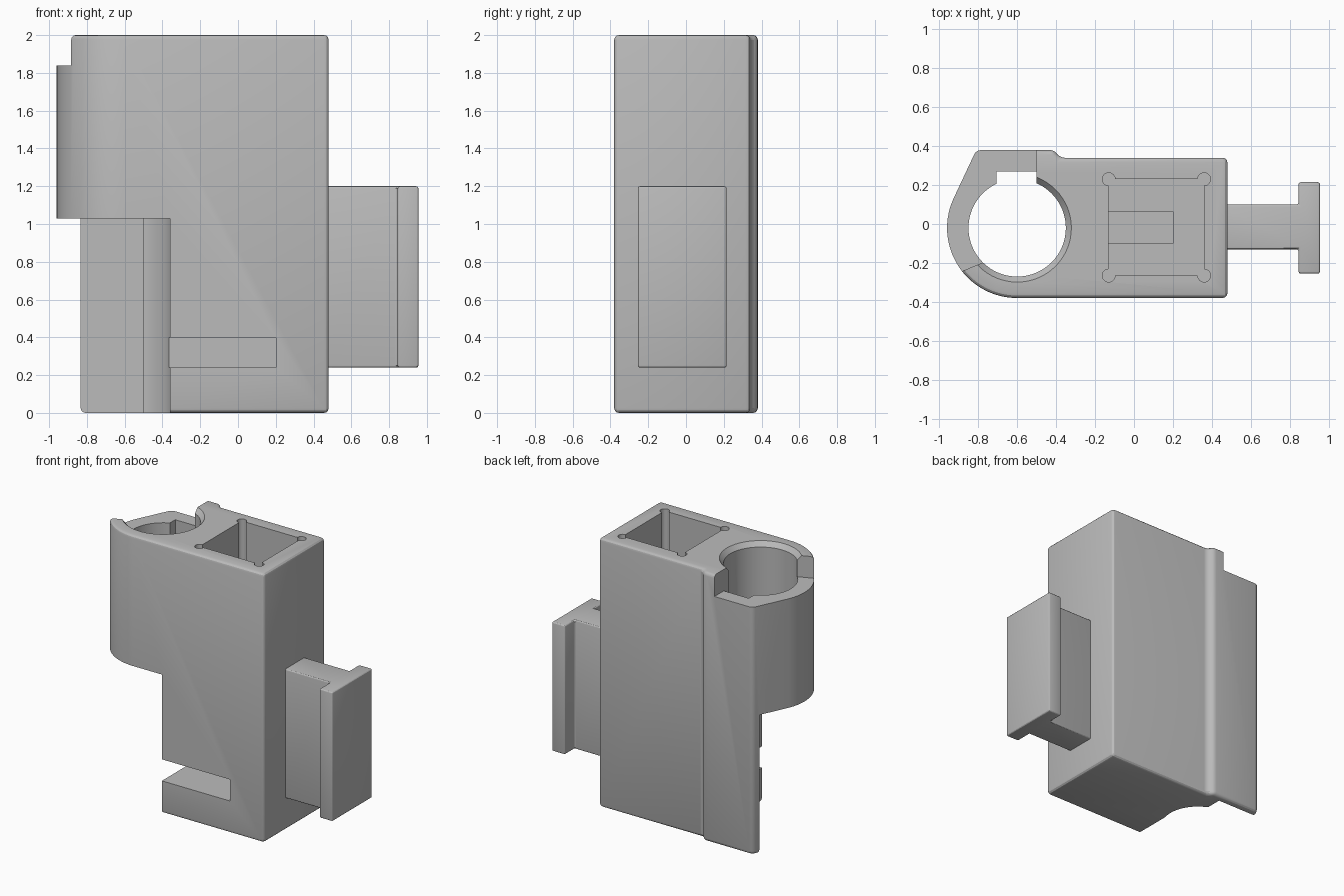
import bpy, bmesh, math
from mathutils import Vector

if "Cube" in bpy.data.objects:
    bpy.data.objects.remove(bpy.data.objects["Cube"], do_unlink=True)

grey = bpy.data.materials.new("plain grey")
grey.use_nodes = True
grey.diffuse_color = (0.5, 0.5, 0.5, 1)
grey.node_tree.nodes["Principled BSDF"].inputs["Base Color"].default_value = (0.5, 0.5, 0.5, 1)

BORE = Vector((-0.6, -0.02))


def prism(name, outline, z0, z1):
    """Extrude an anticlockwise xy outline from z0 to z1."""
    bm = bmesh.new()
    low = [bm.verts.new((x, y, z0)) for x, y in outline]
    high = [bm.verts.new((x, y, z1)) for x, y in outline]
    bm.faces.new(low[::-1])
    bm.faces.new(high)
    for i in range(len(low)):
        j = (i + 1) % len(low)
        bm.faces.new((low[i], low[j], high[j], high[i]))
    mesh = bpy.data.meshes.new(name)
    bm.to_mesh(mesh)
    bm.free()
    mesh.materials.append(grey)
    obj = bpy.data.objects.new(name, mesh)
    bpy.context.collection.objects.link(obj)
    return obj


def rect(x0, x1, y0, y1):
    return [(x0, y0), (x1, y0), (x1, y1), (x0, y1)]


def arc(centre, r, a0, a1, n):
    angles = [math.radians(a0 + (a1 - a0) * i / n) for i in range(n + 1)]
    return [(centre[0] + r * math.cos(a), centre[1] + r * math.sin(a)) for a in angles]


def circle(centre, r, n=64):
    return arc(centre, r, 0, 360, n)[:-1]


def apply(obj, mod):
    bpy.context.view_layer.objects.active = obj
    bpy.ops.object.modifier_apply(modifier=mod.name)


def round_edges(obj, width):
    mod = obj.modifiers.new("rounding", 'BEVEL')
    mod.width = width
    mod.segments = 3
    mod.limit_method = 'ANGLE'
    mod.angle_limit = math.radians(30)
    apply(obj, mod)


def cut(obj, outline, z0, z1, top_scale=1.0):
    cutter = prism("cutter", outline, z0, z1)
    cutter.hide_render = True
    if top_scale != 1.0:
        for v in cutter.data.vertices:
            if v.co.z > (z0 + z1) / 2:
                v.co.xy = BORE + (v.co.xy - BORE) * top_scale
    mod = obj.modifiers.new("cut", 'BOOLEAN')
    mod.operation = 'DIFFERENCE'
    mod.solver = 'EXACT'
    mod.object = cutter
    apply(obj, mod)
    bpy.data.objects.remove(cutter, do_unlink=True)


def smooth(obj):
    bpy.ops.object.select_all(action='DESELECT')
    obj.select_set(True)
    bpy.context.view_layer.objects.active = obj
    bpy.ops.object.shade_smooth_by_angle(angle=math.radians(25))


# Housing: square column running into a round clamp with a slanted back corner
outline = [(0.48, -0.38), (0.48, 0.34), (-0.38, 0.34), (-0.41, 0.38), (-0.81, 0.38)]
outline += arc(BORE, 0.36, 156, 270, 28)
body = prism("clamp_housing", outline, 0, 2)
round_edges(body, 0.028)

# Bore with its key channel, and a flared rim at the top
cut(body, circle(BORE, 0.25), -0.1, 2.1)
cut(body, rect(-0.705, -0.5, 0, 0.27), -0.1, 2.1)
cut(body, circle(BORE, 0.25), 1.965, 2.005, 1.13)

# Lower front of the clamp is open, leaving a thin back plate
cut(body, [(-1.2, -0.6), (-0.36, -0.6), (-0.36, -0.02), (-0.5, -0.02),
           (-0.5, 0.33), (-1.2, 0.33)], -0.1, 1.03)

# Lowered step around the outer side of the clamp
cut(body, [(-0.5, 0.6), (-1.2, 0.6), (-1.2, -0.37), (-0.78, -0.2),
           (-0.6, -0.13), (-0.5, 0.1)], 1.84, 2.1)

# Deep square pocket with round corner reliefs
FLOOR = 0.6
cut(body, rect(-0.13, 0.36, -0.265, 0.23), FLOOR, 2.1)
for x in (-0.13, 0.36):
    for y in (-0.265, 0.23):
        cut(body, circle((x, y), 0.033, 24), FLOOR, 2.1)

# Front slot, linked to the pocket by a passage in its floor
cut(body, rect(-0.6, 0.2, -0.6, 0.065), 0.24, 0.4)
cut(body, rect(-0.13, 0.2, -0.1, 0.065), 0.3, FLOOR + 0.1)
smooth(body)

# T-shaped mounting rail on the side
rail = prism("mounting_rail", [
    (0.45, -0.13), (0.845, -0.13), (0.845, -0.255), (0.955, -0.255),
    (0.955, 0.215), (0.845, 0.215), (0.845, 0.1), (0.45, 0.1)], 0.24, 1.2)
round_edges(rail, 0.012)
smooth(rail)
